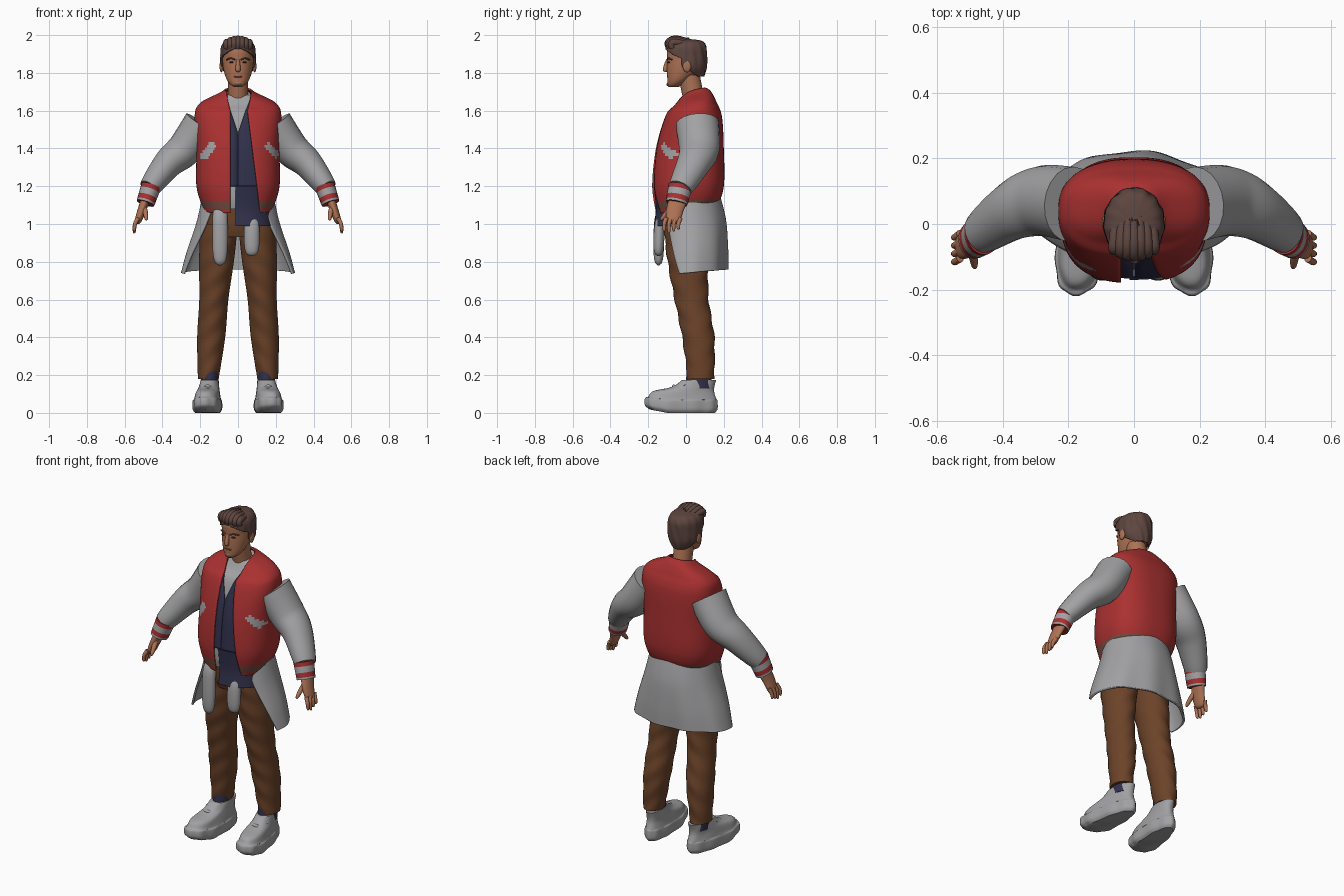
import bpy, bmesh
from math import sin, cos, asin, pi, radians, degrees
from mathutils import Vector

cube = bpy.data.objects.get("Cube")
if cube:
    bpy.data.objects.remove(cube)


def material(name, *color):
    m = bpy.data.materials.new(name)
    m.use_nodes = True
    m.diffuse_color = (*color, 1)
    m.node_tree.nodes["Principled BSDF"].inputs["Base Color"].default_value = (*color, 1)
    return m


RED = material("jacket red", .4, .03, .03)
GREY = material("cloth grey", .36, .36, .37)
NAVY = material("shirt navy", .03, .03, .07)
BROWN = material("trouser brown", .15, .056, .022)
SKIN = material("skin", .42, .17, .09)
HAIR = material("hair brown", .11, .06, .05)
STRIPE = material("stripe brown", .17, .07, .05)
LIP = material("lip", .27, .09, .06)
DARK = material("eye dark", .03, .02, .02)


def spline(keys, count):
    """Smooth curve through tuples of any length."""
    points, last = [], len(keys) - 1
    for step in range(count + 1):
        place = step / count * last
        i = min(int(place), last - 1)
        t = place - i
        quad = zip(keys[max(i - 1, 0)], keys[i], keys[i + 1], keys[min(i + 2, last)])
        points.append([b + t / 2 * (c - a + t * (2 * a - 5 * b + 4 * c - d + t * (3 * (b - c) + d - a)))
                       for a, b, c, d in quad])
    return points


def surface(name, rows, mats, closed=True, rule=None, thick=0, pair=False):
    """Skin across rows of points; pair adds a mirrored twin."""
    for side in ((1, -1) if pair else (1,)):
        bm = bmesh.new()
        grid = [[bm.verts.new((p[0] * side, p[1], p[2])) for p in row] for row in rows]
        around = len(rows[0])
        for i in range(len(rows) - 1):
            for j in range(around if closed else around - 1):
                k = (j + 1) % around
                face = bm.faces.new((grid[i][j], grid[i][k], grid[i + 1][k], grid[i + 1][j]))
                if rule:
                    face.material_index = rule(i / (len(rows) - 1), face.calc_center_median())
        if closed:
            bm.faces.new(grid[0][::-1])
            bm.faces.new(grid[-1])
            bmesh.ops.recalc_face_normals(bm, faces=bm.faces)
        label = (("left_" if side > 0 else "right_") if pair else "") + name
        mesh = bpy.data.meshes.new(label)
        bm.to_mesh(mesh)
        bm.free()
        mesh.shade_smooth()
        mesh.set_sharp_from_angle(angle=radians(50))
        for m in mats:
            mesh.materials.append(m)
        ob = bpy.data.objects.new(label, mesh)
        bpy.context.scene.collection.objects.link(ob)
        if thick:
            shell = ob.modifiers.new("thickness", "SOLIDIFY")
            shell.thickness, shell.offset = thick, -1


def loft(name, keys, mats, seg=72, power=1, opening=None, tilt=None, warp=None, **options):
    """Level rings from keys of height, centre y, half width and half depth."""
    rows = []
    for z, cy, rx, ry in spline(keys, seg * 2 // 3):
        start, end = opening(z, rx) if opening else (0, 360)
        ring = []
        for j in range(seg + 1 if opening else seg):
            t = radians(start + (end - start) * j / seg)
            s, c = sin(t), -cos(t)
            x = rx * abs(s) ** power * (1 if s > 0 else -1)
            y = ry * abs(c) ** power * (1 if c > 0 else -1)
            p = Vector((x, cy + y, z + (tilt(z) * y if tilt else 0)))
            ring.append(warp(p, t) if warp else p)
        rows.append(ring)
    surface(name, rows, mats, closed=not opening, **options)


def tube(name, path, start, end, mats, flat=1, bulge=0, tip=False, ref=(0, 1, 0), **options):
    """Tapered oval tube along a path; flat widens it along ref, tip rounds the far end."""
    seg, count = 20, 24
    points, rows = [Vector(p) for p in spline(path, count)], []
    for i, p in enumerate(points):
        t = i / count
        way = points[min(i + 1, count)] - points[max(i - 1, 0)]
        u = Vector(ref).cross(way).normalized()
        v = way.cross(u).normalized()
        r = start + (end - start) * t + bulge * sin(pi * t)
        if tip:
            r *= max(1 - t ** 8, .02) ** .5
        rows.append([p + u * r * cos(a) + v * r * flat * sin(a)
                     for a in (2 * pi * j / seg for j in range(seg))])
    surface(name, rows, mats, **options)


def ball(name, at, size, mat, **options):
    rows = [[Vector(at) + Vector((size[0] * sin(a) * sin(t), -size[1] * sin(a) * cos(t), -size[2] * cos(a)))
             for t in (pi * j / 8 for j in range(16))] for a in (pi * (i + .1) / 10 for i in range(10))]
    surface(name, rows, [mat], **options)


# Torso layers share one set of rings
POWER = .8
BODY = [(1.07, 0, .18, .16), (1.2, .01, .22, .19), (1.4, .02, .22, .18), (1.57, .04, .23, .15),
        (1.64, .05, .2, .11), (1.69, .05, .1, .08), (1.71, .04, .07, .06)]


def layer(name, keys, inset, mats, **options):
    loft(name, [(z, cy, rx - inset, ry - inset) for z, cy, rx, ry in keys], mats, power=POWER,
         tilt=lambda z: max(0, z - 1.6) * 2 + max(0, 1.15 - z), **options)


def edge(x, rx):
    """Ring angle whose point lies at width x."""
    return degrees(asin(min(1, (max(x, .001) / rx) ** (1 / POWER))))


def jacket_opening(z, rx):
    flare = max(0, z - 1.6) * .2
    return edge(.05 + max(0, 1.6 - z) * .13 + flare, rx), 360 - edge(.04 + flare, rx)


def shirt_opening(z, rx):
    a = edge((z - 1.48) / 3, rx)
    return a, 360 - a


def near(p, a, b, radius):
    a, b, q = Vector(a), Vector(b), Vector((p.x, p.z))
    t = max(0, min(1, (q - a).dot(b - a) / (b - a).length_squared))
    return (q - a - (b - a) * t).length < radius


def jacket_rule(row, p):
    if .035 < row < .08:
        return 2
    pocket = near(p, (-.18, 1.36), (-.14, 1.41), .021) or near(p, (.16, 1.41), (.2, 1.37), .018)
    return 1 if p.y < 0 and pocket else 0


layer("jacket_body", BODY, 0, [RED, GREY, STRIPE], seg=120, opening=jacket_opening,
      rule=jacket_rule, thick=.01)
layer("shirt", BODY[1:6], .014, [NAVY], opening=shirt_opening, thick=.006)
layer("undershirt", BODY[2:6], .022, [GREY])
loft("shirt_tail", [(.99, 0, .19, .17), (1.08, 0, .18, .16), (1.2, .01, .2, .18)], [NAVY],
     power=POWER, opening=lambda z, rx: (-2, 80), thick=.008)

# Sleeves, striped cuffs and hands
tube("sleeve", [(.19, .06, 1.53), (.28, .07, 1.4), (.37, .04, 1.32), (.47, -.03, 1.19)], .1, .055,
     [GREY], flat=1.15, bulge=.01, pair=True)
tube("cuff", [(.46, -.03, 1.2), (.49, -.05, 1.11)], .054, .048, [RED, GREY], flat=1.2, pair=True,
     rule=lambda row, p: int(row * 7) // 2 % 2 if row < .8 else 1)
tube("palm", [(.49, -.04, 1.13), (.51, -.06, 1.07), (.535, -.07, 1)], .025, .02, [SKIN],
     flat=2, tip=True, pair=True)
for i, finger in enumerate(("index", "middle", "ring", "little")):
    y = .025 * i - .105
    reach = .06 - .01 * abs(i - 1)
    tube(finger + "_finger", [(.53, y, 1.03), (.545, y - .01, 1), (.55, y - .01, 1.01 - reach)],
         .012, .009, [SKIN], tip=True, pair=True)
tube("thumb", [(.5, -.07, 1.09), (.49, -.1, 1.06), (.485, -.135, 1.02)], .017, .01, [SKIN],
     tip=True, pair=True)

# Trousers, legs leaning out towards the feet and lightly creased
loft("trouser_leg", [(.18, .08, .055, .07), (.4, .065, .074, .085), (.6, .03, .077, .09),
                     (.8, .01, .092, .107), (1, 0, .1, .12)], [BROWN], pair=True,
     warp=lambda p, t: p + Vector((.17 - .07 * p.z, .003 * sin(p.z * 50 + 3 * sin(t)), 0)))
loft("trouser_hips", [(.93, 0, .16, .1), (1, 0, .19, .12), (1.13, 0, .18, .13)], [BROWN], power=POWER)


# Garment tied round the waist
def skirt_opening(z, rx):
    a = 42 + (1.13 - z) * 85
    return a, 360 - a


loft("waist_skirt", [(1.13, .02, .18, .15), (1, .02, .21, .18), (.85, .02, .26, .19), (.74, .02, .29, .19)],
     [GREY], opening=skirt_opening, tilt=lambda z: .1, thick=.012,
     warp=lambda p, t: p + Vector((0, .012 * sin(9 * t) * (1.13 - p.z), 0)))
loft("waist_belt", [(1.08, 0, .17, .15), (1.13, 0, .17, .16), (1.2, 0, .17, .16)], [GREY], power=POWER)
for name, x, top, low in (("right_tie", -.095, 1.07, .78), ("left_tie", .073, 1.04, .83)):
    tube(name, [(x, -.12, top), (x, -.14, top - .06), (x, -.146, low)], .036, .045, [GREY],
         flat=.7, tip=True)


# Shoes with chunky rippled soles
def shoe_warp(p, t):
    x, y, z = p
    ripple = .035 * cos(10 * t) if z < .07 else .01 * cos(7 * t + z * 60)
    x *= (.97 - y) * (1 + ripple)
    toe_lift = max(0, -y - .1) * (.2 - z)
    return Vector((.155 + x - .1 * y, y * (1 + ripple / 3), z + toe_lift))


loft("shoe", [(0, -.02, .06, .17), (.02, -.025, .072, .19), (.06, -.025, .072, .19), (.075, -.02, .066, .18),
              (.11, -.01, .06, .16), (.14, .04, .055, .11), (.175, .07, .05, .09)], [GREY],
     power=.85, warp=shoe_warp, pair=True)
for i in range(3):
    y, z = .045 * i - .11, .12 + .02 * i
    tube("shoe_strap_%d" % (i + 1), [(.125, y + .015, z - .02), (.16, y, z), (.2, y + .015, z - .02)],
         .01, .01, [GREY], pair=True)
loft("sock", [(.13, .066, .046, .07), (.22, .07, .046, .066)], [NAVY], pair=True,
     warp=lambda p, t: p + Vector((.15, 0, 0)))

# Head and face
loft("neck", [(1.6, .06, .07, .06), (1.67, .04, .054, .057), (1.79, .015, .054, .058)], [SKIN])
loft("head", [(1.725, -.065, .02, .025), (1.74, -.055, .042, .042), (1.77, -.035, .062, .064),
              (1.82, -.01, .077, .091), (1.87, 0, .082, .1), (1.92, 0, .082, .1), (1.96, 0, .06, .08),
              (1.97, 0, .03, .04)], [SKIN])
tube("nose", [(0, -.096, 1.87), (0, -.105, 1.84), (0, -.11, 1.805)], .008, .016, [SKIN], tip=True)
ball("chin", (0, -.084, 1.742), (.025, .017, .018), SKIN)
ball("ear", (.088, .005, 1.835), (.01, .022, .032), SKIN, pair=True)
ball("eye", (.033, -.091, 1.856), (.013, .007, .005), DARK, pair=True)
tube("eyebrow", [(.014, -.099, 1.87), (.038, -.093, 1.877), (.06, -.075, 1.87)], .004, .004, [HAIR], pair=True)
ball("mouth", (0, -.093, 1.78), (.025, .009, .006), LIP)
ball("chin_beard", (0, -.094, 1.738), (.02, .01, .009), HAIR)


# Hair cap open over the face, with a swept quiff
def hair_opening(z, rx):
    a = max(1, min(75 + max(0, 1.83 - z) * 900, (1.94 - z) * 1200))
    return a, 360 - a


loft("hair_cap", [(1.78, .03, .055, .066), (1.83, .007, .09, .102), (1.9, 0, .093, .111), (1.945, 0, .086, .106),
                  (1.97, 0, .06, .08), (1.98, 0, .01, .01)], [HAIR], opening=hair_opening, thick=.008,
     warp=lambda p, t: p + Vector((.0015 * sin(14 * t), .002 * sin(11 * t + 40 * p.z), 0)))
for i in range(7):
    x = .02 * i - .06
    drop = x * x * 5
    tube("quiff_lock_%d" % (i + 1), [(x, drop - .09, 1.93), (x, drop - .095, 1.96 - drop / 2),
                                     (x, -.06, 1.98 - drop), (x * .9, 0, 1.97 - drop), (x * .7, .06, 1.95 - drop)],
         .016, .012, [HAIR], bulge=.004, ref=(1, 0, 0), tip=True)
